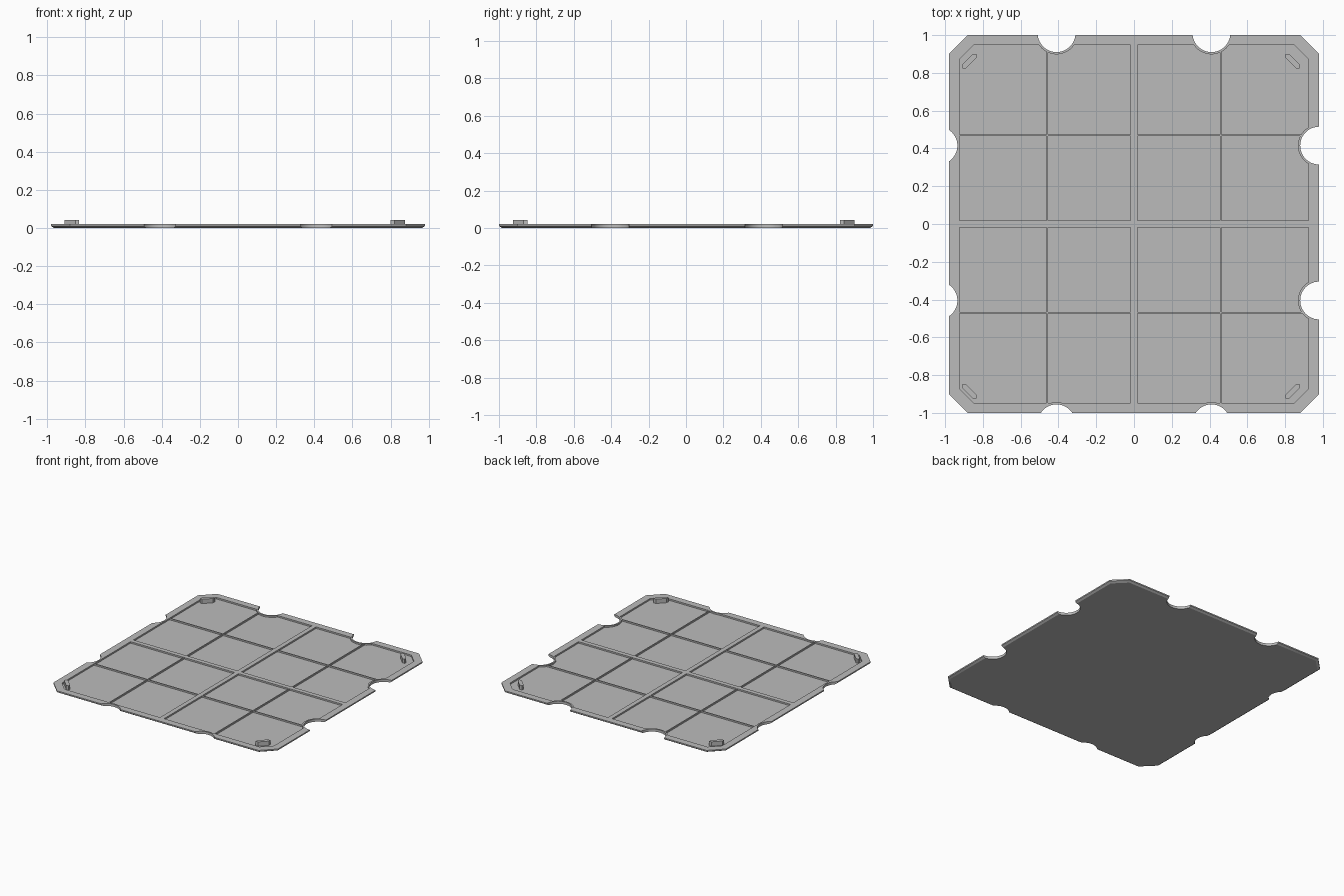
import bpy, bmesh, math
from mathutils import Vector

if "Cube" in bpy.data.objects:
    bpy.data.objects.remove(bpy.data.objects["Cube"], do_unlink=True)

TOP, FLOOR, PEG_TOP = 0.02, 0.008, 0.042
HALF_X, HALF_Y = 0.98, 1.0

grey = bpy.data.materials.new("plain_grey")
grey.use_nodes = True
grey.diffuse_color = (0.5, 0.5, 0.5, 1)
grey.node_tree.nodes["Principled BSDF"].inputs["Base Color"].default_value = (0.5, 0.5, 0.5, 1)


def octagon(hx, hy, c):
    """Rectangle outline with cut corners."""
    return [(hx, c - hy), (hx, hy - c), (hx - c, hy), (c - hx, hy),
            (-hx, hy - c), (-hx, c - hy), (c - hx, -hy), (hx - c, -hy)]


def box(x, y, hx, hy):
    return [(x - hx, y - hy), (x + hx, y - hy), (x + hx, y + hy), (x - hx, y + hy)]


def circle(x, y, r, n=48):
    return [(x + r * math.cos(2 * math.pi * i / n), y + r * math.sin(2 * math.pi * i / n))
            for i in range(n)]


def loft(name, rings):
    """Closed solid through a stack of (outline, height) rings."""
    bm = bmesh.new()
    layers = [[bm.verts.new((x, y, z)) for x, y in pts] for pts, z in rings]
    for a, b in zip(layers, layers[1:]):
        for i in range(len(a)):
            j = (i + 1) % len(a)
            bm.faces.new((a[i], a[j], b[j], b[i]))
    bm.faces.new(layers[0][::-1])
    bm.faces.new(layers[-1])
    bmesh.ops.recalc_face_normals(bm, faces=bm.faces)
    mesh = bpy.data.meshes.new(name)
    bm.to_mesh(mesh)
    bm.free()
    mesh.materials.append(grey)
    obj = bpy.data.objects.new(name, mesh)
    bpy.context.collection.objects.link(obj)
    return obj


def cut(target, cutter):
    """Subtract the cutter for good, then discard it."""
    mod = target.modifiers.new("cut", "BOOLEAN")
    mod.operation, mod.solver, mod.object = "DIFFERENCE", "EXACT", cutter
    bpy.context.view_layer.objects.active = target
    bpy.ops.object.modifier_apply(modifier=mod.name)
    bpy.data.objects.remove(cutter, do_unlink=True)


# Base plate with a tapered lower edge
plate = loft("base_plate", [(octagon(HALF_X - 0.015, HALF_Y - 0.015, 0.095), 0),
                            (octagon(HALF_X, HALF_Y, 0.1), 0.01),
                            (octagon(HALF_X, HALF_Y, 0.1), TOP)])

# Round notches: deep on the back and the +x side, shallow on the other two
notches = []
for s in (-0.41, 0.41):
    notches += [(s, 1.01), (s, -1.055), (0.98, s + 0.005), (-1.035, s + 0.005)]

# Recessed floor area, keeping the ribs and the rims round the notches
recess = loft("recess_cutter", [(octagon(0.925, 0.947, 0.075), FLOOR),
                                (octagon(0.925, 0.947, 0.075), 0.1)])
ribs = [box(0, 0, 0.018, 1.2), box(0, 0, 1.2, 0.018)]
for s in (-1, 1):
    ribs += [box(0.46 * s, 0, 0.004, 1.2), box(0, 0.47 * s, 1.2, 0.004)]
keep = ribs + [circle(x, y, 0.112) for x, y in notches]
for outline in keep:
    cut(recess, loft("keep_cutter", [(outline, -0.2), (outline, 0.2)]))
cut(plate, recess)

for x, y in notches:
    hole = circle(x, y, 0.1)
    cut(plate, loft("notch_cutter", [(hole, -0.3), (hole, 0.3)]))

# Corner pegs: slanted bars with squared-off tips
for name_y, sy in (("front", -1), ("back", 1)):
    for name_x, sx in (("right", -1), ("left", 1)):
        centre = Vector((0.855 * sx - 0.016, 0.874 * sy - 0.012))
        h, t = 0.038, 0.02
        bar = [(-h, h), (t - h, h), (h, t - h), (h, -h), (h - t, -h), (-h, h - t)]
        outline = [(centre.x + sx * u, centre.y + sy * v) for u, v in bar]
        loft(f"{name_y}_{name_x}_peg", [(outline, FLOOR - 0.002), (outline, PEG_TOP)])

# Smooth the notch walls, keep every other edge sharp
bpy.ops.object.select_all(action="DESELECT")
plate.select_set(True)
bpy.context.view_layer.objects.active = plate
bpy.ops.object.shade_smooth_by_angle(angle=math.radians(25))
